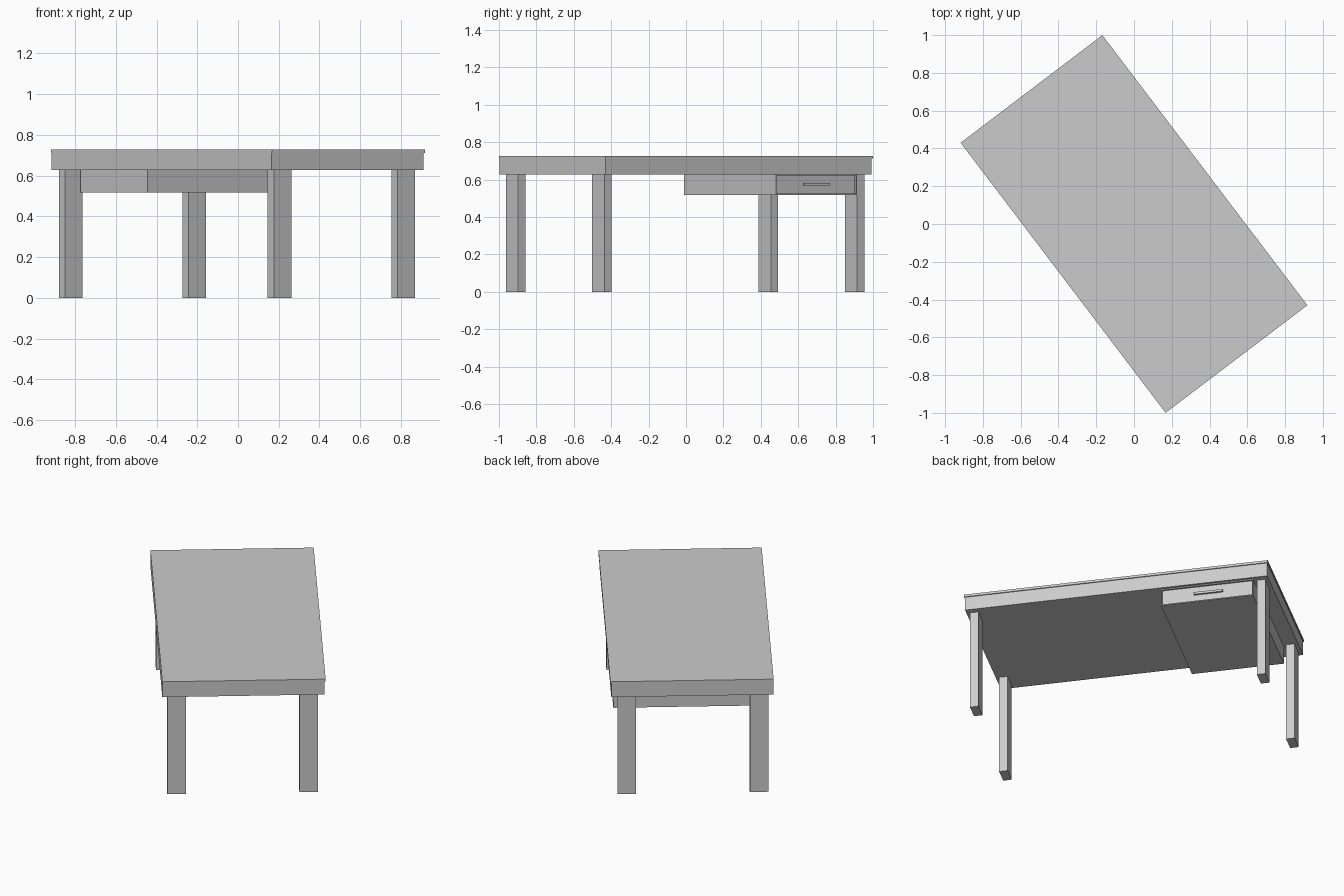
import bpy, bmesh, math
from mathutils import Matrix, Vector

if "Cube" in bpy.data.objects:
    bpy.data.objects.remove(bpy.data.objects["Cube"])

# The desk is laid out along local axes (x = depth, y = length), then turned
TURN = Matrix.Rotation(math.radians(37.2), 4, 'Z')


def box(name, x, y, z, recess=None):
    """Box from (min, max) ranges; recess=(border, depth) sinks the +x face."""
    bm = bmesh.new()
    bmesh.ops.create_cube(bm, size=1)
    for v in bm.verts:
        v.co = Vector([r[0] + (c + 0.5) * (r[1] - r[0]) for c, r in zip(v.co, (x, y, z))])
    bm.normal_update()
    if recess:
        front = max(bm.faces, key=lambda f: f.calc_center_median().x)
        bmesh.ops.inset_region(bm, faces=[front], thickness=recess[0])
        inner = bmesh.ops.extrude_discrete_faces(bm, faces=[front])["faces"]
        bmesh.ops.translate(bm, verts=inner[0].verts, vec=(-recess[1], 0, 0))
    bm.transform(TURN)
    bmesh.ops.recalc_face_normals(bm, faces=bm.faces)
    me = bpy.data.meshes.new(name)
    bm.to_mesh(me)
    bm.free()
    ob = bpy.data.objects.new(name, me)
    bpy.context.collection.objects.link(ob)
    return ob


# Table top: thick slab with a thin, slightly overhanging surface
box("top_slab", (-0.471, 0.465), (-0.893, 0.893), (0.627, 0.712))
box("top_surface", (-0.471, 0.471), (-0.8975, 0.8975), (0.712, 0.727))

# Four rectangular legs
for side, cx in (("back", -0.388), ("front", 0.374)):
    for end, cy in (("left", -0.848), ("right", 0.848)):
        box(f"{side}_{end}_leg", (cx - 0.0535, cx + 0.0535),
            (cy - 0.025, cy + 0.025), (0, 0.627))

# Drawer case with sunken drawer front, and its bar handle
box("drawer_case", (-0.36, 0.45), (0.261, 0.805), (0.518, 0.627), recess=(0.009, 0.012))
box("drawer_handle", (0.438, 0.45), (0.455, 0.625), (0.568, 0.582))
